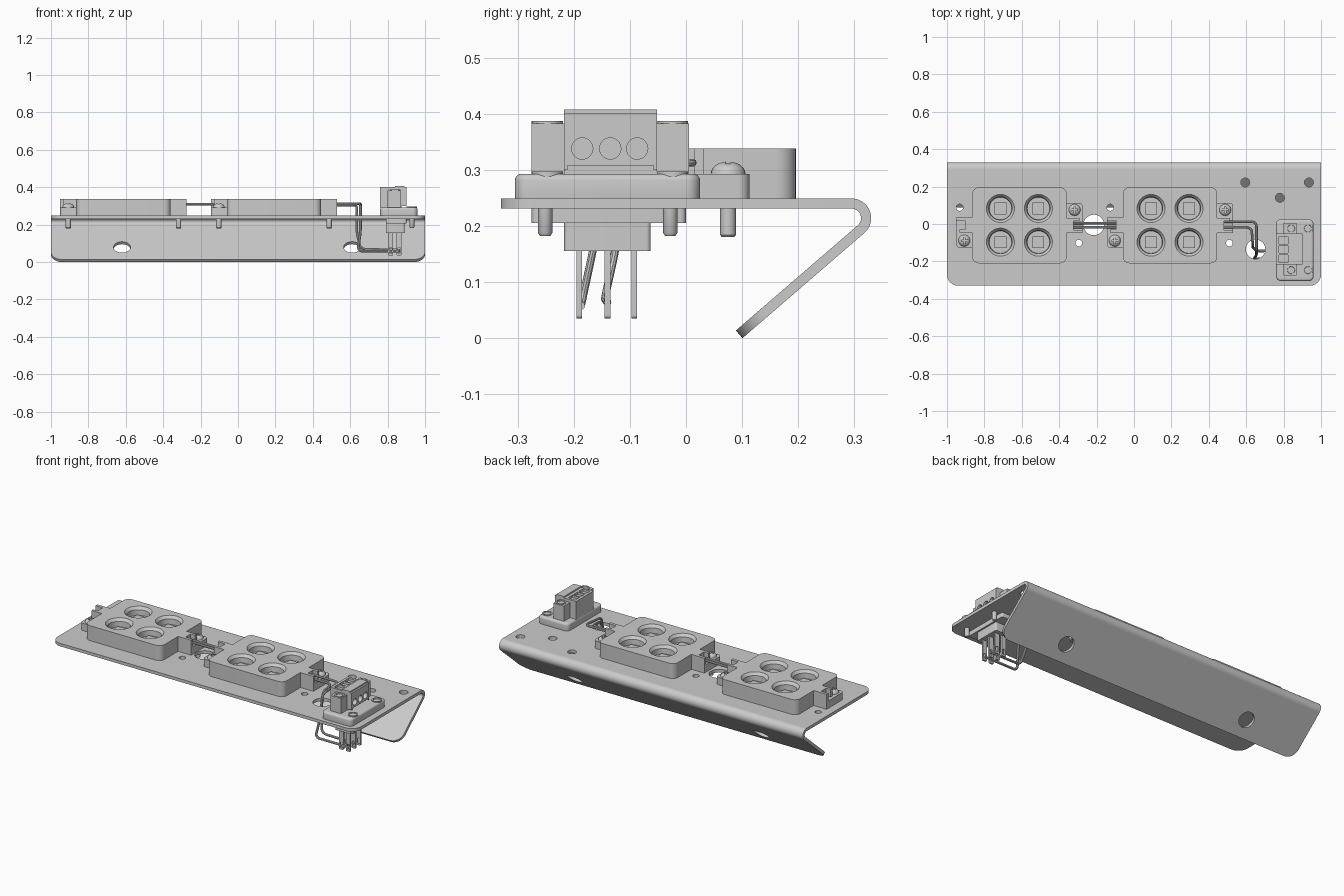
import bpy, bmesh, math
from mathutils import Matrix, Vector

if "Cube" in bpy.data.objects:
    bpy.data.objects.remove(bpy.data.objects["Cube"])

COL = bpy.context.scene.collection
PI = math.pi


def add(name, me, smooth=True):
    ob = bpy.data.objects.new(name, me)
    COL.objects.link(ob)
    if smooth:
        me.shade_smooth()
        me.set_sharp_from_angle(angle=math.radians(35))
    return ob


def fillet(pts, r, closed=True, n=6):
    """Round the corners of a path with circular arcs."""
    pts = [Vector(p) for p in pts]
    out = []
    for i, p in enumerate(pts):
        if not closed and i in (0, len(pts) - 1):
            out.append(p)
            continue
        a = (pts[i - 1] - p).normalized()
        b = (pts[(i + 1) % len(pts)] - p).normalized()
        rr = r[i] if isinstance(r, (list, tuple)) else r
        if rr == 0:
            out.append(p)
            continue
        w = math.sin(a.angle(b) / 2)
        for k in range(n + 1):
            t = k / n
            c0, c1, c2 = (1 - t) ** 2, 2 * t * (1 - t) * w, t * t
            out.append(((p + a * rr) * c0 + p * c1 + (p + b * rr) * c2) / (c0 + c1 + c2))
    return out


def rect(x0, x1, y0, y1, r=0):
    return fillet([(x0, y0), (x1, y0), (x1, y1), (x0, y1)], r)


def circle(x, y, r, n=32):
    return [(x + r * math.cos(2 * PI * i / n), y + r * math.sin(2 * PI * i / n)) for i in range(n)]


def from_curve(name, cu, matrix=Matrix()):
    tmp = bpy.data.objects.new("tmp", cu)
    COL.objects.link(tmp)
    dg = bpy.context.evaluated_depsgraph_get()
    me = bpy.data.meshes.new_from_object(tmp.evaluated_get(dg))
    bpy.data.objects.remove(tmp)
    bm = bmesh.new()
    bm.from_mesh(me)
    bmesh.ops.remove_doubles(bm, verts=bm.verts, dist=1e-5)
    bmesh.ops.recalc_face_normals(bm, faces=bm.faces)
    bm.to_mesh(me)
    bm.free()
    me.transform(matrix)
    return add(name, me)


def spline(cu, pts, closed):
    s = cu.splines.new('POLY')
    s.points.add(len(pts) - 1)
    for q, p in zip(s.points, pts):
        q.co = (p[0], p[1], p[2] if len(p) > 2 else 0, 1)
    s.use_cyclic_u = closed


def plate(name, loops, z0, z1, matrix=Matrix(), bevel=0):
    """Extrude an outline; further loops become holes."""
    cu = bpy.data.curves.new(name, 'CURVE')
    cu.dimensions, cu.fill_mode = '2D', 'BOTH'
    cu.extrude = (z1 - z0) / 2 - bevel
    cu.bevel_depth, cu.offset, cu.bevel_resolution = bevel, -bevel, 3
    for l in loops:
        spline(cu, l, True)
    return from_curve(name, cu, matrix @ Matrix.Translation((0, 0, (z0 + z1) / 2)))


def box(name, x0, x1, y0, y1, z0, z1, matrix=Matrix()):
    return plate(name, [rect(x0, x1, y0, y1)], z0, z1, matrix)


def wire(name, pts, r=0.007, bend=0.025):
    cu = bpy.data.curves.new(name, 'CURVE')
    cu.dimensions = '3D'
    cu.bevel_depth, cu.bevel_resolution, cu.use_fill_caps = r, 3, True
    spline(cu, fillet(pts, bend, False), False)
    return from_curve(name, cu)


def lathe(name, prof, loc, n=32):
    bm = bmesh.new()
    vs = [bm.verts.new((r, 0, z)) for r, z in prof]
    es = [bm.edges.new(e) for e in zip(vs, vs[1:])]
    bmesh.ops.spin(bm, geom=vs + es, cent=(0, 0, 0), axis=(0, 0, 1), angle=2 * PI, steps=n)
    bmesh.ops.remove_doubles(bm, verts=bm.verts, dist=1e-5)
    bmesh.ops.recalc_face_normals(bm, faces=bm.faces)
    me = bpy.data.meshes.new(name)
    bm.to_mesh(me)
    bm.free()
    me.transform(Matrix.Translation(loc))
    return add(name, me)


# axis maps: outline drawn in the yz plane (depth x), or in xz (depth -y)
YZ = Matrix(((0, 0, 1, 0), (1, 0, 0, 0), (0, 1, 0, 0), (0, 0, 0, 1)))
XZ = Matrix(((1, 0, 0, 0), (0, 0, -1, 0), (0, 1, 0, 0), (0, 0, 0, 1)))

# Bent sheet bracket: top plate, bend, sloping flange
CY, CZ, RI, RO, A = 0.295, 0.214, 0.017, 0.035, math.radians(40.8)
holes = [(-0.215, -0.005, 0.055), (0.65, -0.135, 0.052), (0.595, 0.222, 0.024),
         (0.78, 0.14, 0.024), (0.935, 0.222, 0.024)]
for dx in (0, 0.805):
    holes += [(-0.932 + dx, 0.088, 0.018), (-0.295 + dx, -0.102, 0.018)]
outline = fillet([(-1, -0.33), (1, -0.33), (1, CY), (-1, CY)], [0.06, 0.06, 0, 0])
plate("bracket_top", [outline] + [circle(*h) for h in holes], CZ + RI, CZ + RO)
angs = [PI / 2 - (PI - A) * i / 16 for i in range(17)]
arc = [(CY + RO * math.cos(a), CZ + RO * math.sin(a)) for a in angs]
arc += [(CY + RI * math.cos(a), CZ + RI * math.sin(a)) for a in reversed(angs)]
plate("bracket_bend", [arc], -1, 1, YZ)
s, c = math.sin(A), math.cos(A)
length = (CZ - RO * c) / s
slope = Matrix(((1, 0, 0, 0), (0, -c, s, CY), (0, -s, -c, CZ), (0, 0, 0, 1)))
outline = fillet([(-1, 0), (1, 0), (1, length), (-1, length)], [0, 0, 0.06, 0.06])
plate("bracket_flange", [outline, circle(-0.62, 0.186, 0.045), circle(0.61, 0.186, 0.045)], RI, RO, slope)


def screw(name, x, y):
    """Domed cross-head screw."""
    dome = [(0.031 * math.cos(a), 0.293 + 0.022 * math.sin(a)) for a in [PI / 2 * i / 6 for i in range(7)]]
    prof = [(0, 0.18), (0.011, 0.18), (0.014, 0.184), (0.014, 0.293)] + dome[:-1] + [(0, 0.315)]
    ob = lathe(name, prof, (x, y, 0), 24)
    w, l = 0.004, 0.016
    cross = [(-l, -w), (-w, -w), (-w, -l), (w, -l), (w, -w), (l, -w),
             (l, w), (w, w), (w, l), (-w, l), (-w, w), (-l, w)]
    cut = plate("cross_cutter", [cross], 0.303, 0.33, Matrix.Translation((x, y, 0)))
    cut.hide_render = True
    cut.hide_viewport = True
    m = ob.modifiers.new("cross", 'BOOLEAN')
    m.operation, m.object, m.solver = 'DIFFERENCE', cut, 'EXACT'


# Two lamp modules; each end is the other turned half round
Z0, Z1, ZT = 0.249, 0.338, 0.293
for k, mx in enumerate((-0.6125, 0.1925)):
    T = Matrix.Translation((mx, -0.007, 0))
    n = f"module_{k + 1}_"
    cups = [(sx * 0.1015, sy * 0.09) for sx in (-1, 1) for sy in (-1, 1)]
    plate(n + "body", [rect(-0.2525, 0.2525, -0.203, 0.203, 0.035)] +
          [circle(x, y, 0.075) for x, y in cups], Z0, Z1, T)
    for x, y in cups:
        px, py = x + mx, y - 0.007
        lathe(n + "lens_cup", [(0.075, Z1), (0.062, 0.322), (0.06, 0.29), (0, 0.29)], (px, py, 0))
        box(n + "lamp_chip", px - 0.031, px + 0.031, py - 0.031, py + 0.031, 0.288, 0.302)
    for side, ang in (("right", 0), ("left", PI)):
        E = T @ Matrix.Rotation(ang, 4, 'Z')
        plate(n + side + "_screw_tab", [fillet([(0.24, -0.04), (0.338, -0.04), (0.338, 0.12), (0.24, 0.12)],
                                             [0, 0, 0.02, 0])], Z0, ZT, E)
        channel = [(0.24, -0.042), (0.338, -0.042), (0.338, -0.025), (0.29, -0.025),
                   (0.29, 0.022), (0.32, 0.022), (0.32, 0.038), (0.24, 0.038)]
        plate(n + side + "_wire_channel", [channel], Z0, Z1, E)
        p = E @ Vector((0.295, 0.082, 0))
        screw(n + side + "_screw", p.x, p.y)

# Wires joining the modules, and leads running down to the connector pins
for y in (-0.018, 0.005):
    wire("link_wire", [(-0.33, y, 0.31), (-0.09, y, 0.31)])
wire("lead_wire_outer", [(0.47, 0.012, 0.313), (0.655, 0.012, 0.313), (0.655, -0.14, 0.30),
                         (0.655, -0.165, 0.16), (0.64, -0.187, 0.058), (0.865, -0.187, 0.058)])
wire("lead_wire_inner", [(0.47, -0.018, 0.305), (0.628, -0.018, 0.305), (0.635, -0.11, 0.295),
                         (0.635, -0.125, 0.16), (0.655, -0.145, 0.07), (0.865, -0.14, 0.064)])

# Connector: mounting base, flanged header and plug
plate("connector_base", [rect(0.76, 0.96, -0.305, 0.025, 0.025)], 0.234, ZT, bevel=0.012)
box("connector_header", 0.80, 0.87, -0.275, 0.005, 0.28, 0.383)
ports = [-0.185, -0.135, -0.087]
face = [rect(-0.217, -0.052, 0.308, 0.40)] + [circle(y, 0.338, 0.019, 24) for y in ports]
plate("plug_face", face, 0.87, 0.90, YZ)
clamps = [rect(0.775, 0.823, y - 0.02, y + 0.02) for y in ports]
plate("plug_body", [rect(0.76, 0.875, -0.217, -0.052)] + clamps, 0.385, 0.40)
box("plug_core", 0.76, 0.875, -0.217, -0.052, 0.29, 0.386)
box("plug_rim", 0.84, 0.89, -0.217, -0.052, 0.399, 0.408)
for y in (-0.217, -0.058):
    box("plug_latch", 0.87, 0.90, y, y + 0.006, 0.30, 0.312)
for y in (-0.247, -0.024):
    for x, h in ((0.84, 0.387), (0.93, 0.297)):
        lathe("connector_fastener", [(0.028, 0.25), (0.028, h), (0.020, h), (0.018, h - 0.006),
                                     (0, h - 0.006)], (x, y, 0), 24)
    lathe("connector_peg", [(0, 0.182), (0.009, 0.182), (0.013, 0.188), (0.013, 0.25)], (0.93, y - 0.004, 0), 20)

# Connector underside with eyelet pins
plate("connector_skirt", [rect(0.79, 0.90, -0.275, 0.0, 0.01)], 0.205, 0.24)
plate("connector_socket", [rect(0.79, 0.89, -0.217, -0.063, 0.008)], 0.155, 0.21)
for y in (-0.19, -0.14, -0.092):
    for x in (0.816, 0.861):
        plate("solder_pin", [rect(x - 0.014, x + 0.014, 0.035, 0.16, 0.006),
                             rect(x - 0.007, x + 0.007, 0.045, 0.078, 0.006)], -y - 0.005, -y + 0.005, XZ)
